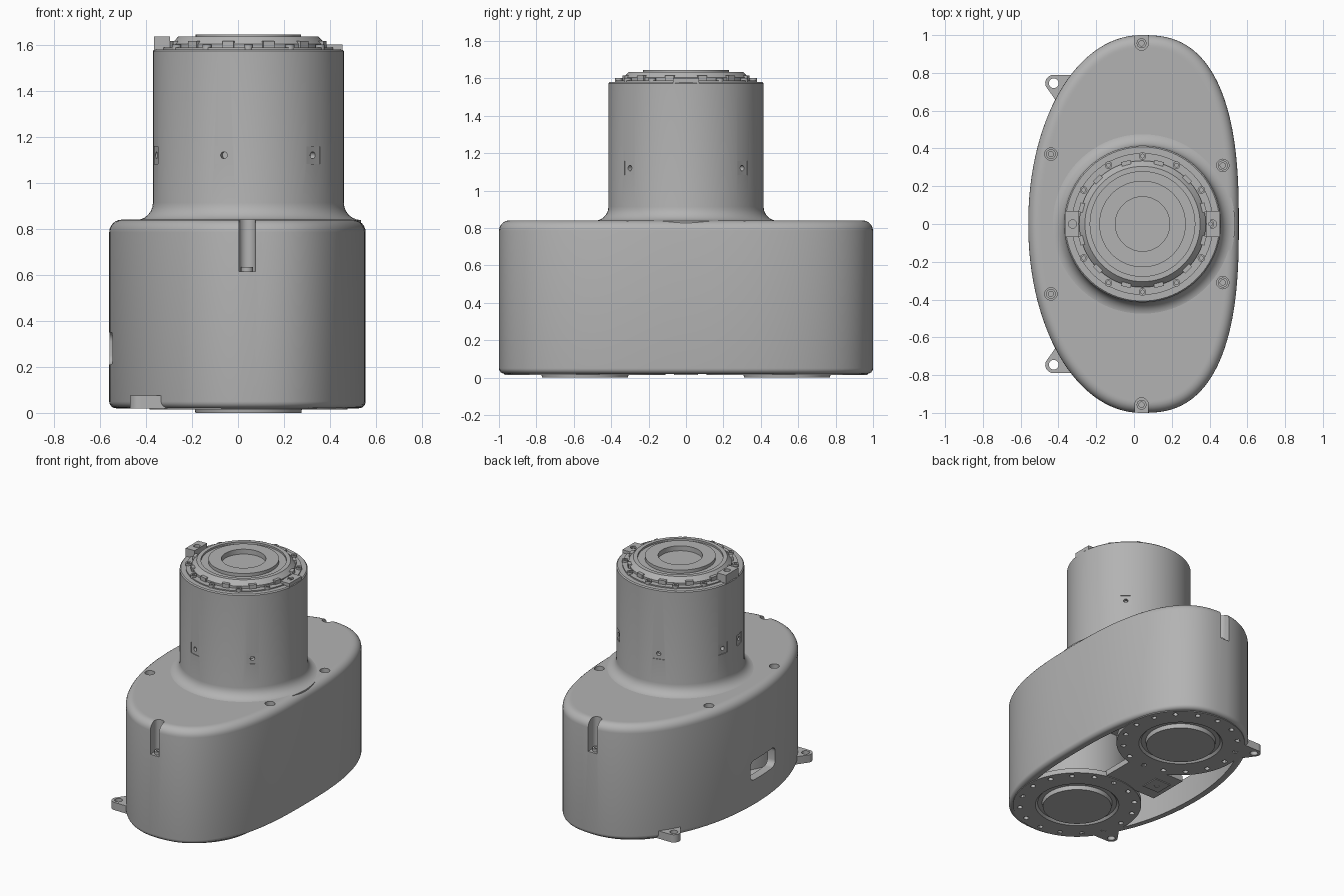
import bpy, bmesh, math
from math import sin, cos, pi, radians
from mathutils import Matrix, Vector

old = bpy.data.objects.get("Cube")
if old:
    bpy.data.objects.remove(old)

grey = bpy.data.materials.new("housing_grey")
grey.use_nodes = True
GREY = (0.45, 0.45, 0.45, 1)
grey.diffuse_color = GREY
grey.node_tree.nodes["Principled BSDF"].inputs["Base Color"].default_value = GREY

CX = 0.045          # axis of the tube and both mounts
MOUNT_Y = 0.54


def smooth(obj):
    bpy.ops.object.select_all(action='DESELECT')
    obj.select_set(True)
    bpy.context.view_layer.objects.active = obj
    bpy.ops.object.shade_smooth_by_angle(angle=radians(30))


def finish(bm, name):
    bmesh.ops.recalc_face_normals(bm, faces=bm.faces)
    mesh = bpy.data.meshes.new(name)
    bm.to_mesh(mesh)
    bm.free()
    mesh.materials.append(grey)
    obj = bpy.data.objects.new(name, mesh)
    bpy.context.collection.objects.link(obj)
    smooth(obj)
    return obj


def loft(bm, rings):
    """Skin a list of equally long point rings and cap both ends."""
    rows = [[bm.verts.new(p) for p in ring] for ring in rings]
    n = len(rows[0])
    for a, b in zip(rows, rows[1:]):
        for i in range(n):
            bm.faces.new((a[i], a[(i + 1) % n], b[(i + 1) % n], b[i]))
    bm.faces.new(rows[0][::-1])
    bm.faces.new(rows[-1])


def lathe(bm, profile, x=CX, y=0, n=96):
    loft(bm, [[(x + r * cos(2 * pi * i / n), y + r * sin(2 * pi * i / n), z)
               for i in range(n)] for r, z in profile])


def rod(bm, x, y, r, z0, z1, n=20):
    lathe(bm, [(r, z0), (r, z1)], x, y, n)


def box(bm, centre, size, turn=0):
    """Box placed at centre, then turned about the tube axis."""
    axis = Vector((CX, 0, 0))
    m = Matrix.Translation(axis) @ Matrix.Rotation(turn, 4, 'Z') @ \
        Matrix.Translation(Vector(centre) - axis) @ Matrix.Diagonal((*size, 1))
    return bmesh.ops.create_cube(bm, size=1, matrix=m)["verts"]


def cut(obj, bm):
    cutter = finish(bm, "cutter")
    mod = obj.modifiers.new("cut", 'BOOLEAN')
    mod.operation, mod.solver, mod.object = 'DIFFERENCE', 'EXACT', cutter
    bpy.context.view_layer.objects.active = obj
    bpy.ops.object.modifier_apply(modifier=mod.name)
    bpy.data.objects.remove(cutter)
    smooth(obj)


def oval(d, z, n=128):
    """Housing outline moved inward by d: fuller on the left half."""
    pts = []
    for i in range(n):
        t = 2 * pi * (i + 0.5) / n
        c, s = cos(t), sin(t)
        a, e = (0.515, 2 / 2.6) if c > 0 else (0.6, 2 / 2.04)
        pts.append((0.04 + (a - d) * math.copysign(abs(c) ** e, c),
                    (1 - d) * math.copysign(abs(s) ** e, s), z))
    return pts


# Housing: open-bottomed shell with rounded rims
R, B = 0.055, 0.03
steps = [i * pi / 12 for i in range(7)]
rings = [oval(0.06, 0.4), oval(0.06, 0.02), oval(B + 0.008, 0.02)]
rings += [oval(B - B * sin(t), 0.02 + B - B * cos(t)) for t in steps]
rings += [oval(R - R * cos(t), 0.84 - R + R * sin(t)) for t in steps]
rings += [oval(R + 0.01, 0.84)]
bm = bmesh.new()
loft(bm, rings)
housing = finish(bm, "housing")

# Side window, end slots and screw wells
screws = [(sx, s * sy) for s in (-1, 1) for sx, sy in ((-0.44, 0.37), (0.47, 0.31))]
bm = bmesh.new()
window = box(bm, (-0.58, -0.08, 0.28), (0.3, 0.3, 0.14))
edges = {e for v in window for e in v.link_edges
         if abs(e.verts[0].co.x - e.verts[1].co.x) > 0.1}
bmesh.ops.bevel(bm, geom=list(edges), offset=0.04, segments=5, affect='EDGES', profile=0.5)
for s in (-1, 1):
    arc = [(0.04 + 0.035 * cos(t), s * (0.955 - 0.035 * sin(t))) for t in
           [i * pi / 10 for i in range(11)]]
    arc += [(0.005, s * 1.1), (0.075, s * 1.1)]
    loft(bm, [[(x, y, z) for x, y in arc] for z in (0.615, 0.95)])
for x, y in screws:
    rod(bm, x, y, 0.033, 0.78, 0.95)
cut(housing, bm)

# Screws in the wells and slots
bm = bmesh.new()
for x, y, z in [(x, y, 0.78) for x, y in screws] + [(0.04, s * 0.957, 0.61) for s in (-1, 1)]:
    lathe(bm, [(0.026, z - 0.01), (0.026, z + 0.025), (0.014, z + 0.025), (0.014, z + 0.01)],
          x, y, 20)
finish(bm, "housing_screws")

# Tube with flared foot
F = 0.075
prof = [(0.415 + F, 0.82)]
prof += [(0.415 + F - F * sin(t), 0.838 + F - F * cos(t)) for t in steps]
prof += [(0.415, 1.573), (0.408, 1.58), (0.3, 1.58)]
bm = bmesh.new()
lathe(bm, prof)
tube = finish(bm, "tube")

# Shallow drilled flats round the tube, in mirrored pairs
bm = bmesh.new()
for az in (47, 105, 167):
    for a in (radians(az), radians(-az)):
        box(bm, (CX + 0.43, 0, 1.12), (0.04, 0.08, 0.075), a)
cut(tube, bm)
bm = bmesh.new()
for az in (47, 105, 167):
    for a in (radians(az), radians(-az)):
        m = Matrix.Translation((CX + 0.41 * cos(a), 0.41 * sin(a), 1.12)) @ \
            Matrix.Rotation(a, 4, 'Z') @ Matrix.Rotation(pi / 2, 4, 'Y')
        bmesh.ops.create_cone(bm, cap_ends=True, segments=16, radius1=0.015,
                              radius2=0.015, depth=0.06, matrix=m)
cut(tube, bm)

# Stepped output cap
bm = bmesh.new()
lathe(bm, [(0.375, 1.57), (0.375, 1.588), (0.335, 1.588), (0.335, 1.603), (0.305, 1.635),
           (0.277, 1.635), (0.277, 1.622), (0.229, 1.622), (0.229, 1.645),
           (0.144, 1.645), (0.144, 1.61)])
finish(bm, "output_cap")

# Ring of clamp teeth and small screws
bm = bmesh.new()
for i in range(12):
    box(bm, (CX + 0.325, 0, 1.598), (0.04, 0.05, 0.035), radians(30 * i + 15))
finish(bm, "clamp_teeth")
bm = bmesh.new()
for i in range(12):
    a = radians(30 * i)
    lathe(bm, [(0.02, 1.57), (0.02, 1.602), (0.01, 1.602), (0.01, 1.592)],
          CX + 0.36 * cos(a), 0.36 * sin(a), 16)
finish(bm, "clamp_screws")

# Locating tabs: tall on the right, low on the left
for name, s, top in (("right_tab", -1, 1.637), ("left_tab", 1, 1.602)):
    bm = bmesh.new()
    box(bm, (CX + s * 0.375, 0, (top + 1.57) / 2), (0.07, 0.14, top - 1.57))
    tab = finish(bm, name)
    bm = bmesh.new()
    rod(bm, CX + s * 0.37, 0, 0.022, top - 0.02, top + 0.02)
    cut(tab, bm)

for name, s in (("front", -1), ("back", 1)):
    y = s * MOUNT_Y
    # Mounting flange with raised disc and bolt holes
    bm = bmesh.new()
    lathe(bm, [(0.23, 0.0), (0.235, 0.03), (0.265, 0.03), (0.28, 0.015), (0.43, 0.015),
               (0.43, 0.05), (0.37, 0.06), (0.37, 0.42)], CX, y)
    flange = finish(bm, name + "_mount_flange")
    bm = bmesh.new()
    for i in range(16):
        a = radians(22.5 * i)
        rod(bm, CX + 0.385 * cos(a), y + 0.385 * sin(a), 0.018, 0, 0.04, 12)
    cut(flange, bm)

    # Triangular fixing lug
    bm = bmesh.new()
    tip = [(-0.425 + 0.045 * cos(t), s * (0.745 + 0.045 * sin(t)))
           for t in [radians(80 + 12 * i) for i in range(11)]]
    pts = tip + [(-0.39, s * 0.62), (-0.28, s * 0.7), (-0.28, s * 0.79)]
    loft(bm, [[(px, py, z) for px, py in pts] for z in (0.02, 0.075)])
    lug = finish(bm, name + "_lug")
    bm = bmesh.new()
    rod(bm, -0.425, s * 0.745, 0.026, 0, 0.1)
    cut(lug, bm)

# Bridge between the flanges with a small drilled plate
bm = bmesh.new()
box(bm, (-0.08, 0, 0.04), (0.44, 0.3, 0.04))
finish(bm, "bridge")
bm = bmesh.new()
box(bm, (-0.2, 0, 0.02), (0.13, 0.13, 0.012))
plate = finish(bm, "bridge_plate")
bm = bmesh.new()
rod(bm, -0.2, 0, 0.018, 0, 0.018)
cut(plate, bm)
